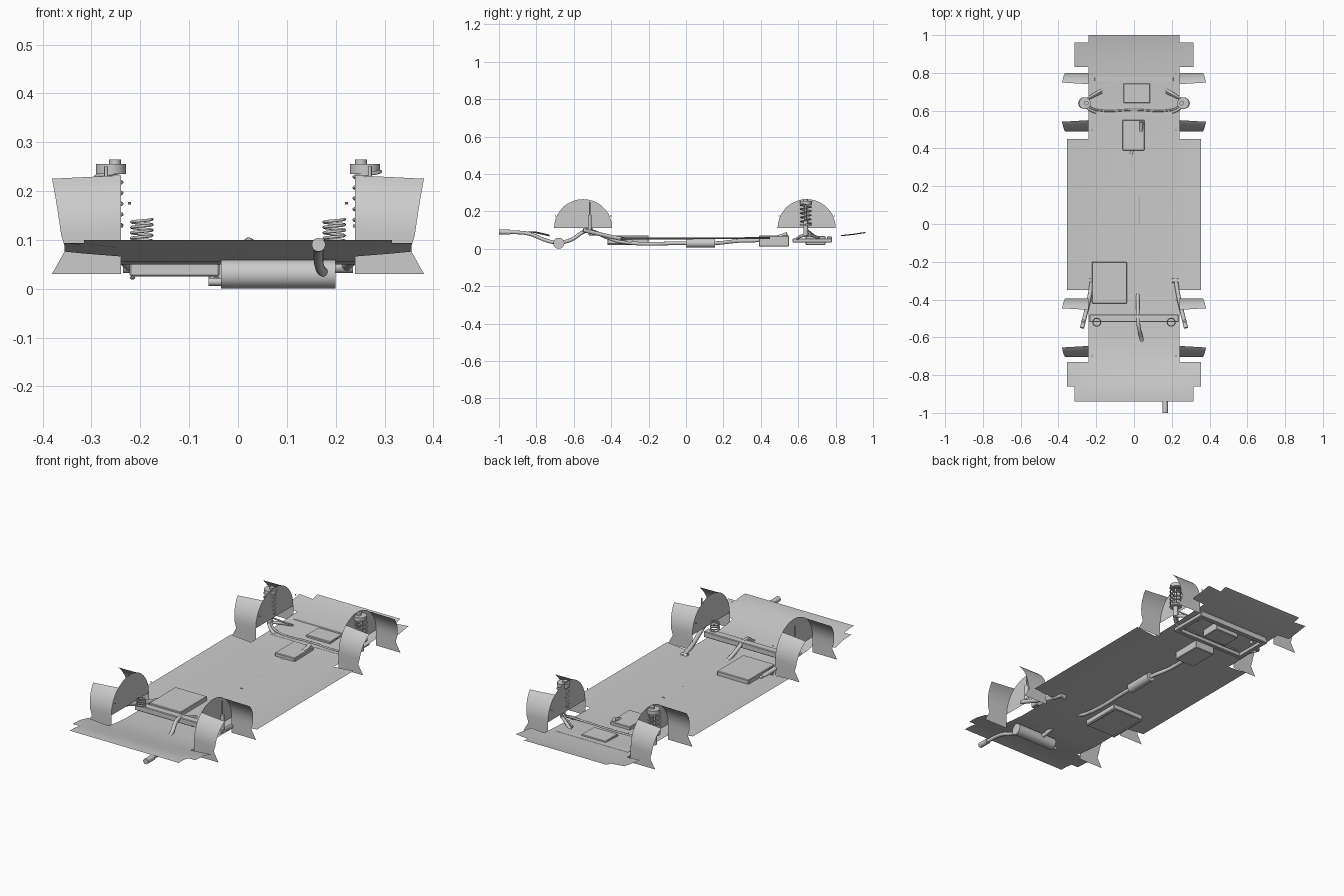
import bpy, bmesh
from math import sin, cos, pi, radians
from mathutils import Vector

if "Cube" in bpy.data.objects:
    bpy.data.objects.remove(bpy.data.objects["Cube"])


def mesh_obj(name, verts, faces, smooth=True):
    me = bpy.data.meshes.new(name)
    me.from_pydata(verts, [], faces)
    ob = bpy.data.objects.new(name, me)
    bpy.context.collection.objects.link(ob)
    bm = bmesh.new()
    bm.from_mesh(me)
    loose = [v for v in bm.verts if not v.link_faces]
    bmesh.ops.delete(bm, geom=loose, context='VERTS')
    bm.to_mesh(me)
    bm.free()
    if smooth:
        for p in me.polygons:
            p.use_smooth = True
        me.set_sharp_from_angle(angle=radians(35))
    return ob


def box(name, lo, hi):
    v = [(x, y, z) for x in (lo[0], hi[0]) for y in (lo[1], hi[1]) for z in (lo[2], hi[2])]
    f = [(0, 1, 3, 2), (4, 6, 7, 5), (0, 4, 5, 1), (2, 3, 7, 6), (0, 2, 6, 4), (1, 5, 7, 3)]
    ob = mesh_obj(name, v, f, False)
    m = ob.modifiers.new("bevel", 'BEVEL')
    m.width, m.segments = 0.003, 1
    return ob


def cyl(name, a, b, r, sides=24):
    a, b = Vector(a), Vector(b)
    q = (b - a).to_track_quat('Z', 'Y')
    ring = [q @ Vector((r * cos(2 * pi * i / sides), r * sin(2 * pi * i / sides), 0)) for i in range(sides)]
    v = [a + p for p in ring] + [b + p for p in ring]
    f = [(i, (i + 1) % sides, sides + (i + 1) % sides, sides + i) for i in range(sides)]
    f += [tuple(reversed(range(sides))), tuple(range(sides, 2 * sides))]
    return mesh_obj(name, v, f)


def tube(name, pts, r, spline='BEZIER'):
    cu = bpy.data.curves.new(name, 'CURVE')
    cu.dimensions = '3D'
    cu.bevel_depth, cu.bevel_resolution, cu.use_fill_caps = r, 3, True
    s = cu.splines.new(spline)
    if spline == 'BEZIER':
        s.bezier_points.add(len(pts) - 1)
        for bp, p in zip(s.bezier_points, pts):
            bp.co = p
            bp.handle_left_type = bp.handle_right_type = 'AUTO'
        s.resolution_u = 6
    else:
        s.points.add(len(pts) - 1)
        for sp, p in zip(s.points, pts):
            sp.co = (*p, 1)
    s.use_smooth = True
    ob = bpy.data.objects.new(name, cu)
    bpy.context.collection.objects.link(ob)
    return ob


def coil(name, x, y, z0, z1, r, wire, turns):
    n = turns * 20
    pts = [(x + r * cos(2 * pi * i / 20), y + r * sin(2 * pi * i / 20), z0 + (z1 - z0) * i / n) for i in range(n + 1)]
    return tube(name, pts, wire, 'POLY')


# floor pan: one sheet, notched at the wheels, rising at both ends
rows = [(-.94, .1, .315), (-.9, .1, .315), (-.86, .094, .355), (-.8, .082, .355), (-.73, .066, .24),
        (-.66, .056, .24), (-.58, .05, .24), (-.35, .05, .355), (.45, .052, .24), (.6, .055, .24),
        (.83, .067, .315), (.9, .075, .315), (.96, .084, .24), (1, .093, .24)]
cols = [(-.355, .01), (-.315, .006), (-.24, 0), (0, 0), (.24, 0), (.315, .006), (.355, .01)]
verts = [(x, y, z + (dz if y > -.85 else 0)) for y, z, w in rows for x, dz in cols]
faces = []
for j in range(len(rows) - 1):
    for i in range(6):
        if max(abs(cols[i][0]), abs(cols[i + 1][0])) <= rows[j][2] + .001:
            a = j * 7 + i
            faces.append((a, a + 1, a + 8, a + 7))
mesh_obj("floor_pan", verts, faces)

# wheel arches: inner half disc plus a front and a rear flap
R, ZC = .155, .11
for s in (-1, 1):
    for yc in (-.55, .645):
        n = 32
        v = [(s * .24, yc + R * cos(pi * i / n), ZC + R * sin(pi * i / n)) for i in range(n + 1)]
        mesh_obj("wheel_well_wall", v, [tuple(range(n + 1))], False)
        for d in (-1, 1):
            v = []
            angles = [radians(52 * k / 8) for k in range(8, -1, -1)]
            for a in angles:
                t = a / angles[0]
                for x, drop in ((.24, 0), (.362 + .019 * t, .07 * t)):
                    b = a - drop
                    v.append((s * x, yc + d * R * cos(b), ZC + R * sin(b)))
            for x, z in ((.353, .08), (.381, .03)):
                v += [(s * .24, yc + d * R, z), (s * x, yc + d * R, z)]
            f = [(2 * k, 2 * k + 1, 2 * k + 3, 2 * k + 2) for k in range(len(v) // 2 - 1)]
            mesh_obj("wheel_well_flap", v, f)
            # small bolts
            cyl("well_bolt", (s * .222, yc + d * .148, .172), (s * .222, yc + d * .148, .178), .003, 8)

    # front suspension
    cyl("strut_body", (s * .265, .64, .07), (s * .265, .64, .15), .013)
    cyl("strut_rod", (s * .265, .64, .15), (s * .265, .64, .25), .006, 16)
    coil("front_spring", s * .265, .64, .13, .24, .027, .0035, 5)
    cyl("strut_mount", (s * .26, .64, .235), (s * .26, .64, .255), .031)
    cyl("strut_cap", (s * .252, .64, .255), (s * .252, .64, .265), .012)
    cyl("spring_seat", (s * .265, .64, .125), (s * .265, .64, .131), .03)
    tube("control_arm_front", [(s * .17, .71, .055), (s * .22, .68, .07), (s * .27, .64, .075)], .008)
    tube("control_arm_rear", [(s * .2, .59, .05), (s * .24, .61, .065), (s * .27, .64, .075)], .008)
    cyl("tie_rod", (s * .17, .695, .065), (s * .265, .65, .1), .004, 12)

    # rear suspension
    coil("rear_spring", s * .197, -.52, .098, .142, .021, .003, 4)
    tube("trailing_arm", [(s * .22, -.29, .045), (s * .235, -.38, .06), (s * .275, -.55, .1)], .011)
    cyl("trailing_arm_bush", (s * .2, -.3, .045), (s * .235, -.3, .045), .013)
    cyl("rear_damper", (s * .27, -.515, .1), (s * .27, -.515, .18), .01, 16)
    cyl("rear_damper_rod", (s * .27, -.515, .18), (s * .27, -.515, .25), .004, 12)

    # front subframe side rail
    box("subframe_side", (s * .205 - .012, .57, .033), (s * .205 + .012, .78, .055))

box("rear_axle_beam", (-.235, -.52, .07), (.235, -.48, .1))
box("subframe_front", (-.21, .755, .033), (.21, .78, .065))
box("subframe_rear", (-.21, .57, .033), (.21, .592, .055))
tube("anti_roll_bar", [(-.26, .655, .085), (-.235, .62, .07), (-.19, .603, .06), (0, .605, .057),
                       (.19, .603, .06), (.235, .62, .07), (.26, .655, .085)], .005)

# drivetrain boxes and fuel tank
box("gearbox", (-.06, .39, .012), (.055, .55, .07))
box("engine_sump", (-.055, .64, .02), (.085, .745, .068))
box("fuel_tank", (-.222, -.42, .025), (-.038, -.2, .072))
for x in (-.222, -.05):
    box("tank_strap", (x, -.42, .019), (x + .012, -.2, .026))

# exhaust
tube("exhaust_pipe", [(.04, .54, .08), (.033, .48, .06), (-.01, .39, .046), (-.015, .28, .042), (.02, .16, .03),
                      (.02, 0, .03), (.02, -.35, .038), (.02, -.42, .06), (.023, -.53, .095),
                      (.04, -.61, .05), (.05, -.67, .03)], .01)
cyl("catalyst", (.02, 0, .03), (.02, .155, .03), .024)
cyl("muffler", (-.035, -.68, .0295), (.2, -.68, .0295), .0295, 32)
cyl("muffler_inlet", (-.06, -.68, .014), (-.03, -.68, .014), .008, 16)
tube("tail_pipe", [(.18, -.68, .03), (.168, -.74, .042), (.165, -.84, .08), (.165, -.95, .09)], .01)
cyl("exhaust_tip", (.165, -.94, .089), (.165, -1, .09), .014)
